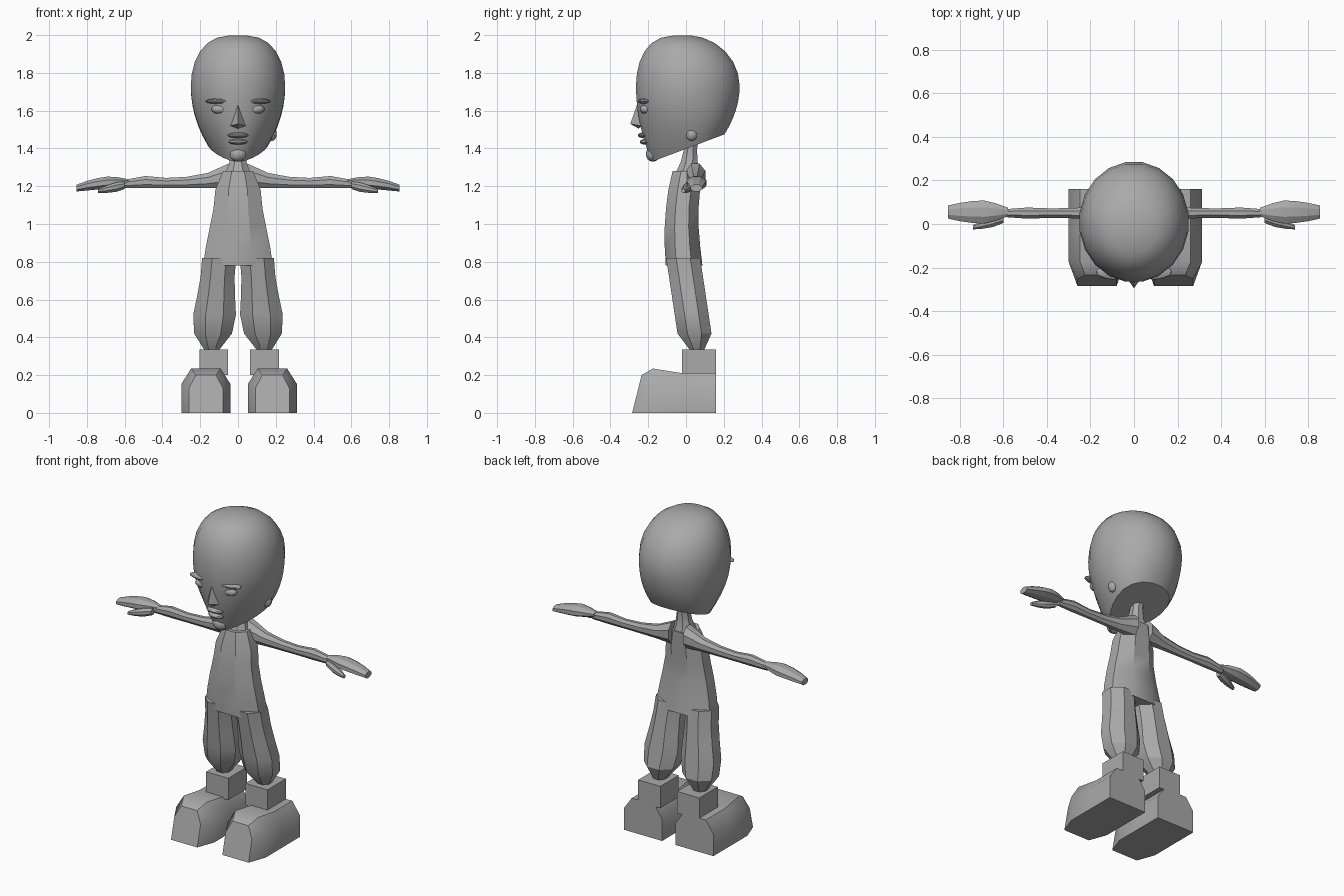
import bpy, bmesh
from math import sin, cos, pi, radians
from mathutils import Vector

cube = bpy.data.objects.get("Cube")
if cube:
    bpy.data.objects.remove(cube)

colour = (0.4, 0.4, 0.4, 1)
grey = bpy.data.materials.new("plain grey")
grey.use_nodes = True
grey.diffuse_color = colour
grey.node_tree.nodes["Principled BSDF"].inputs["Base Color"].default_value = colour


def finish(name, bm, angle):
    """Turn the bmesh into a named, shaded object."""
    bmesh.ops.recalc_face_normals(bm, faces=bm.faces[:])
    mesh = bpy.data.meshes.new(name)
    bm.to_mesh(mesh)
    bm.free()
    mesh.materials.append(grey)
    part = bpy.data.objects.new(name, mesh)
    bpy.context.collection.objects.link(part)
    bpy.ops.object.select_all(action='DESELECT')
    part.select_set(True)
    bpy.context.view_layer.objects.active = part
    bpy.ops.object.shade_smooth_by_angle(angle=radians(angle))


def ring(centre, across, forward, sides=8, egg=0):
    """Polygon around a centre, flat on its extremes; egg narrows the forward end."""
    grow = 1 / cos(pi / sides)
    points = []
    for i in range(sides):
        a = 2 * pi * (i + 0.5) / sides
        width = sin(a) * grow * (1 - egg * cos(a))
        points.append(Vector(centre) + Vector(across) * width + Vector(forward) * cos(a) * grow)
    return points


def loft(name, rings, angle=30):
    """Skin a list of equal rings and close both ends."""
    bm = bmesh.new()
    rows = [[bm.verts.new(point) for point in points] for points in rings]
    count = len(rows[0])
    for low, high in zip(rows, rows[1:]):
        for i in range(count):
            j = (i + 1) % count
            bm.faces.new((low[i], low[j], high[j], high[i]))
    bm.faces.new(rows[0])
    bm.faces.new(rows[-1])
    finish(name, bm, angle)


def stations(sizes):
    """Pair each size with its even position from 0 to 1."""
    return [(i / (len(sizes) - 1), size) for i, size in enumerate(sizes)]


def blob(name, centre, size, angle=25):
    """Low faceted ellipsoid for a facial feature."""
    bm = bmesh.new()
    bmesh.ops.create_uvsphere(bm, u_segments=12, v_segments=8, radius=1)
    bmesh.ops.scale(bm, vec=size, verts=bm.verts)
    bmesh.ops.translate(bm, vec=centre, verts=bm.verts)
    finish(name, bm, angle)


def head_ring(width, front, back, egg=0):
    """Head section whose rim tilts from its front point to its back point."""
    front, back = Vector((0, *front)), Vector((0, *back))
    return ring((front + back) / 2, (width, 0, 0), (front - back) / 2, 20, egg)


# Head: jaw tapers down to a slanted base, the skull closes as a dome
equator, jaw_steps, dome_steps = 1.73, 6, 7
skull = []
for i in range(jaw_steps):
    t = i / jaw_steps
    taper = (1 - t) ** 2
    skull.append(head_ring(0.25 - 0.1 * taper,
                           (0.085 * taper - 0.265, 1.33 + 0.4 * t),
                           (0.284 - 0.08 * taper, 1.475 + 0.255 * t),
                           0.38 * taper))
for i in range(dome_steps):
    a = pi / 2 * i / (dome_steps - 0.7)
    z = equator + 0.27 * sin(a)
    skull.append(head_ring(0.25 * cos(a) ** 0.7,
                           (-0.265 * cos(a) ** 0.6, z), (0.284 * cos(a), z)))
loft("head", skull, 32)

# Nose: a wedge from the bridge to the nostrils
bm = bmesh.new()
for x, y, z in ((0, -0.26, 1.63), (0, -0.295, 1.53), (0.04, -0.24, 1.52),
                (-0.04, -0.24, 1.52), (0, -0.25, 1.505), (0, -0.2, 1.55)):
    bm.verts.new((x, y, z))
bmesh.ops.convex_hull(bm, input=bm.verts[:])
finish("nose", bm, 25)

# Mouth, chin and the flap behind the left jaw
blob("upper_lip", (0, -0.225, 1.47), (0.055, 0.03, 0.015))
blob("lower_lip", (0, -0.215, 1.435), (0.05, 0.03, 0.015))
blob("chin", (0, -0.175, 1.37), (0.045, 0.038, 0.04))
blob("left_ear_flap", (0.18, 0.03, 1.475), (0.025, 0.03, 0.035))

# Neck and torso, each section wider than it is deep
loft("neck", [ring((0, 0.01 + 0.02 * t, 1.26 + 0.2 * t), (r, 0, 0), (0, -r, 0))
              for t, r in stations((0.07, 0.045, 0.035, 0.035))])
loft("torso", [ring((0, 0.015 * t - 0.01 - 0.02 * sin(pi * t), 0.78 + 0.5 * t),
                    (w, 0, 0), (0, -0.06 - 0.2 * w, 0))
               for t, w in stations((0.185, 0.17, 0.15, 0.13, 0.12, 0.08))])

for side, s in (("left", 1), ("right", -1)):
    # Eye under a heavy brow
    blob(side + "_eye", (s * 0.093, -0.212, 1.608), (0.048, 0.032, 0.027), 60)
    blob(side + "_brow", (s * 0.095, -0.22, 1.65), (0.08, 0.035, 0.015))

    # Arm: level underneath, slimming away from the shoulder
    loft(side + "_arm", [ring((s * (0.05 + 0.55 * t), 0.05, 1.19 + h),
                              (0, 0.8 * h, 0), (0, 0, h))
                         for t, h in stations((0.065, 0.04, 0.03, 0.027, 0.032, 0.022))])

    # Mitten hand drooping at the fingertips, and its thumb
    loft(side + "_hand", [ring((s * (0.58 + 0.275 * t), 0.055, 1.225 - 0.035 * t * t),
                               (0, d, 0), (0, 0, 0.6 * d))
                          for t, d in stations((0.02, 0.04, 0.053, 0.05, 0.042, 0.03))], 20)
    loft(side + "_thumb", [ring((s * (0.6 + 0.14 * t), 0.025 - 0.04 * t, 1.205 - 0.03 * t),
                                (0, r, 0), (0, 0, r))
                           for t, r in stations((0.02, 0.025, 0.02, 0.01))], 20)

    # Baggy trouser leg gathered at the ankle
    loft(side + "_leg", [ring((s * (0.1 + 0.04 * t), 0.075 * t - 0.015, 0.82 - 0.5 * t),
                              (w, 0, 0), (0, -min(w, 0.09), 0))
                         for t, w in stations((0.09, 0.09, 0.1, 0.113, 0.1, 0.03))])

    # Square boot shaft
    loft(side + "_boot_shaft", [ring((s * 0.134 + 0.006, 0.07, z), (0.076, 0, 0),
                                     (0, -0.09, 0), 4) for z in (0.2, 0.335)])

    # Boot foot: arched sections from the heel to a leaning toe
    foot = []
    for y, w, h, lean in ((0.16, 0.13, 0.21, 0), (-0.02, 0.13, 0.21, 0),
                          (-0.175, 0.13, 0.235, 0), (-0.285, 0.09, 0.2, 0.25)):
        arch = [(w, 0), (w, 0.65 * h), (0.6 * w, h)]
        arch += [(-x, z) for x, z in reversed(arch)]
        foot.append([(s * 0.176 + 0.006 + x, y + lean * z, z) for x, z in arch])
    loft(side + "_boot_foot", foot, 40)
